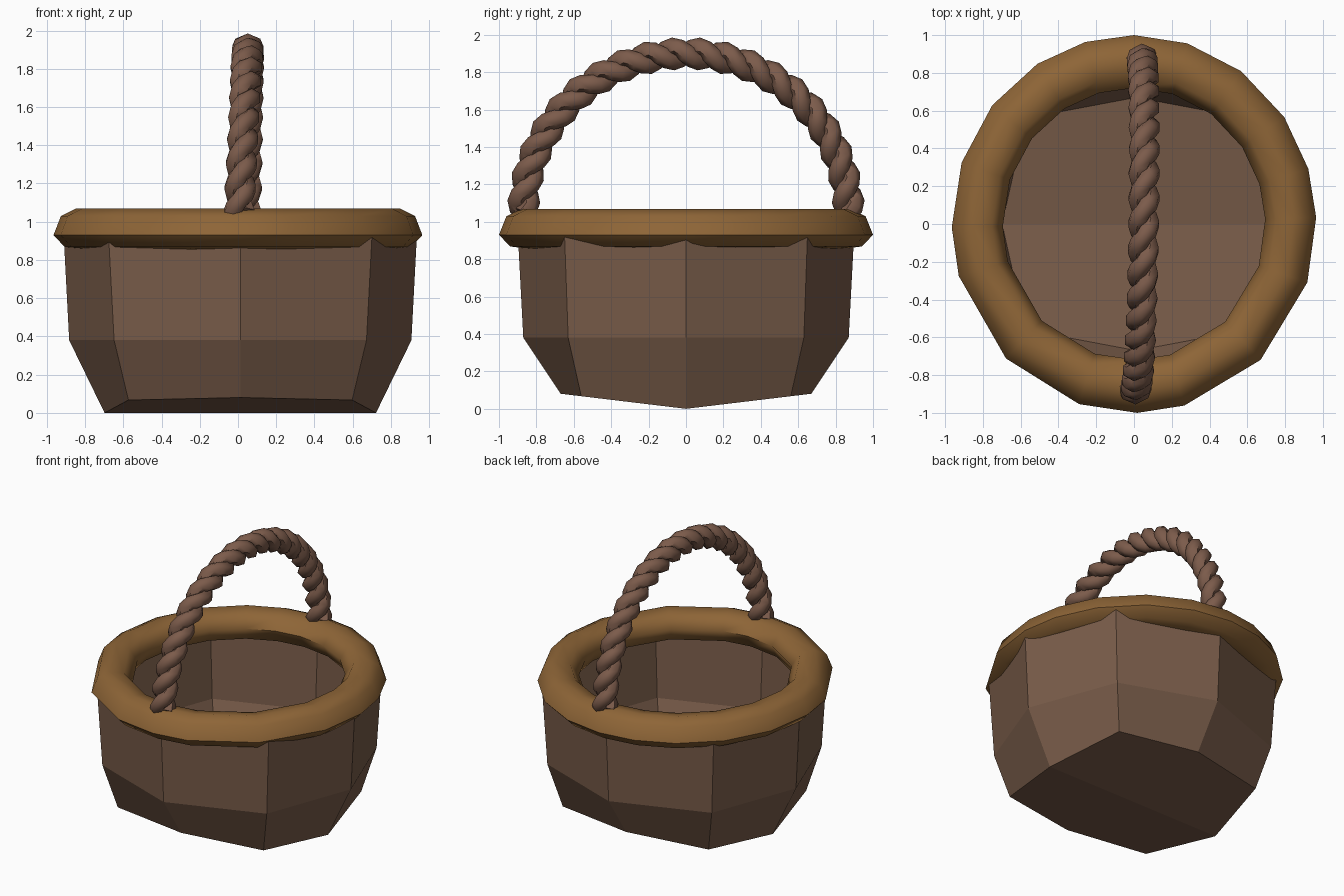
import bpy, bmesh
from math import sin, cos, pi, radians
from mathutils import Vector

cube = bpy.data.objects.get("Cube")
if cube:
    bpy.data.objects.remove(cube)


def material(name, rgb):
    m = bpy.data.materials.new(name)
    m.use_nodes = True
    m.diffuse_color = (*rgb, 1)
    m.node_tree.nodes["Principled BSDF"].inputs["Base Color"].default_value = (*rgb, 1)
    return m


def skin(bm, rings, closed=False, caps=False):
    """Join rings of points with quads."""
    loops = [[bm.verts.new(p) for p in ring] for ring in rings]
    n = len(loops[0])
    pairs = list(zip(loops, loops[1:])) + ([(loops[-1], loops[0])] if closed else [])
    for a, b in pairs:
        for i in range(n):
            j = (i + 1) % n
            bm.faces.new((a[i], a[j], b[j], b[i]))
    if caps:
        bm.faces.new(loops[0])
        bm.faces.new(loops[-1])
    return loops


def finish(bm, name, mat, smooth=False):
    bmesh.ops.recalc_face_normals(bm, faces=bm.faces)
    mesh = bpy.data.meshes.new(name)
    bm.to_mesh(mesh)
    bm.free()
    obj = bpy.data.objects.new(name, mesh)
    bpy.context.collection.objects.link(obj)
    mesh.materials.append(mat)
    if smooth:
        bpy.ops.object.select_all(action='DESELECT')
        obj.select_set(True)
        bpy.context.view_layer.objects.active = obj
        bpy.ops.object.shade_smooth_by_angle(angle=radians(60))
    return obj


wood = material("bowl brown", (0.19, 0.107, 0.067))
tan = material("rim tan", (0.27, 0.13, 0.038))
rope = material("rope brown", (0.20, 0.105, 0.07))

# Eight-sided bowl: side radius, front radius, corner x, corner y, height
levels = [(0.71, 0.67, 0.585, 0.56, 0.0),
          (0.895, 0.87, 0.66, 0.63, 0.38),
          (0.925, 0.90, 0.69, 0.65, 0.95)]


def octagon(rx, ry, cx, cy, z):
    flat = [(rx, 0), (cx, cy), (0, ry), (-cx, cy),
            (-rx, 0), (-cx, -cy), (0, -ry), (cx, -cy)]
    # the base folds up towards front and back
    return [(x + 0.012, y, z + (0.12 * abs(y) if z == 0 else 0)) for x, y in flat]


bm = bmesh.new()
base = skin(bm, [octagon(*lv) for lv in levels])[0]
bm.faces.new(base[0:5])
bm.faces.new(base[4:8] + base[0:1])
finish(bm, "basket_bowl", wood)

# Thick rim: one section swept through uneven angles
section = [(1.0, 0.93), (0.96, 1.03), (0.88, 1.068), (0.78, 1.05),
           (0.72, 0.97), (0.76, 0.88), (0.84, 0.855), (0.94, 0.868)]
angles = [-179, -164, -134.6, -107.5, -89, -74, -46, -18, 2,
          17, 34.5, 54, 73, 90, 105.5, 122, 141, 161]
bm = bmesh.new()
skin(bm, [[(0.965 * r * cos(radians(a)), r * sin(radians(a)), z) for r, z in section]
          for a in angles], closed=True)
finish(bm, "basket_rim", tan, smooth=True)


# Arched handle of two twisted strands
def arch(t):
    a = pi * t
    return Vector((0.035 * (1 - t * t) + 0.005 + 0.02 * sin(a), 0.87 * cos(a), 1.04 + 0.86 * sin(a)))


TURNS, STEPS, SIDES = 10, 80, 6
side = Vector((1, 0, 0))
bm = bmesh.new()
for strand in range(2):
    centres = []
    for k in range(STEPS + 1):
        t = k / STEPS
        out = Vector((0, 0.86 * cos(pi * t), 0.87 * sin(pi * t))).normalized()
        turn = 2 * pi * TURNS * t + pi * strand
        centres.append(arch(t) + 0.038 * (cos(turn) * side + sin(turn) * out))
    rings = []
    for k, c in enumerate(centres):
        along = (centres[min(k + 1, STEPS)] - centres[max(k - 1, 0)]).normalized()
        u = along.cross(side).normalized()
        v = along.cross(u)
        rings.append([c + 0.05 * (cos(2 * pi * i / SIDES) * u + sin(2 * pi * i / SIDES) * v)
                      for i in range(SIDES)])
    skin(bm, rings, caps=True)
finish(bm, "rope_handle", rope, smooth=True)
